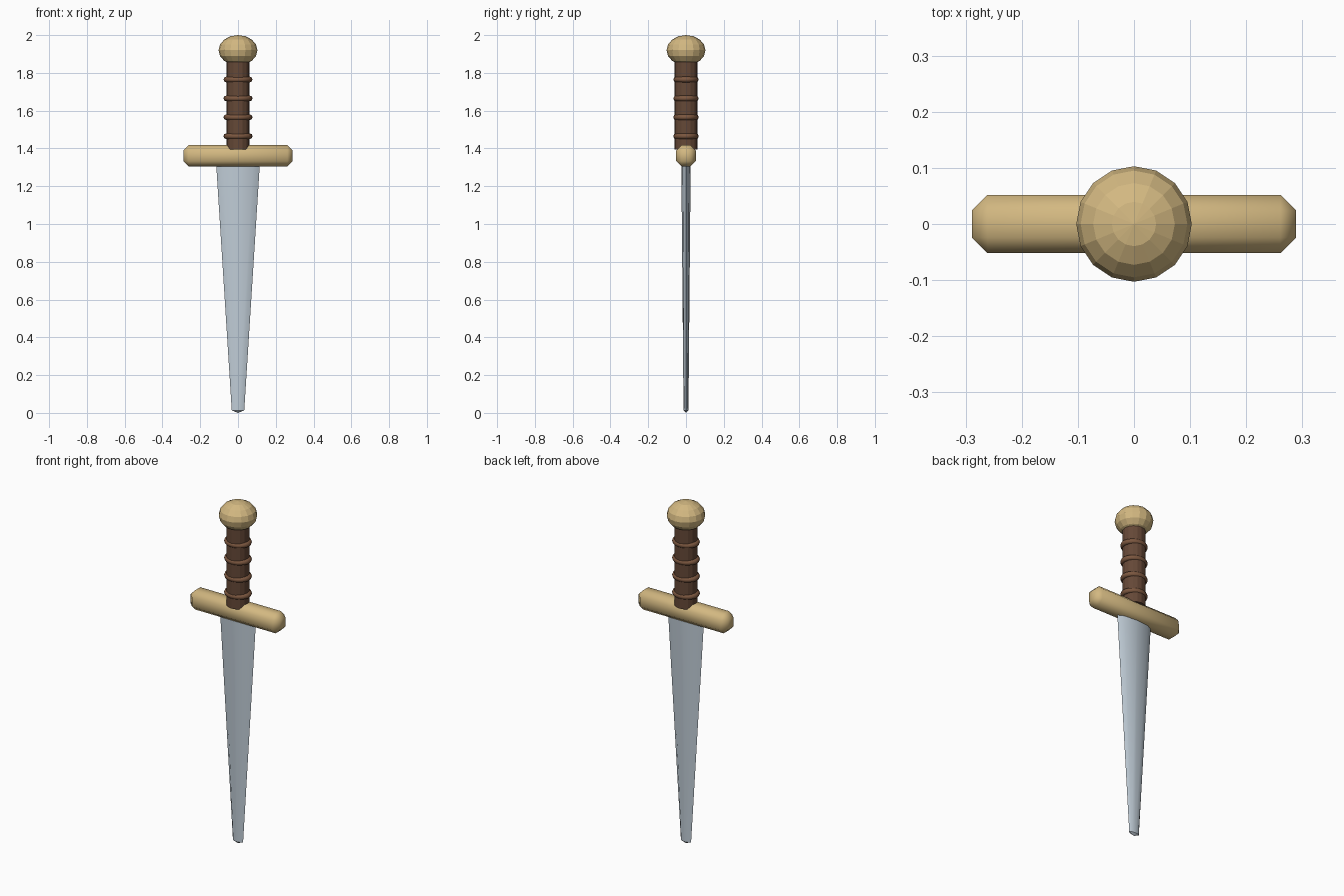
import bpy, bmesh
from math import sin, cos, pi, radians

if "Cube" in bpy.data.objects:
    bpy.data.objects.remove(bpy.data.objects["Cube"])


def material(name, rgb):
    m = bpy.data.materials.new(name)
    m.diffuse_color = (*rgb, 1)
    m.use_nodes = True
    m.node_tree.nodes["Principled BSDF"].inputs["Base Color"].default_value = m.diffuse_color
    return m


brass = material("brass", (0.65, 0.48, 0.22))
leather = material("leather", (0.13, 0.065, 0.038))
cord = material("cord", (0.20, 0.095, 0.05))
steel = material("steel", (0.53, 0.61, 0.68))


def finish(name, mat, smooth=None):
    ob = bpy.context.object
    ob.name = name
    ob.data.materials.append(mat)
    bpy.ops.object.transform_apply(location=False, rotation=False, scale=True)
    if smooth:
        bpy.ops.object.shade_smooth_by_angle(angle=radians(smooth))
    return ob


# blade: flattened octagonal sections tapering down to a blunt tip
N = 8
bm = bmesh.new()
rings = []
for z, w, t in ((0.013, 0.033, 0.013), (1.34, 0.117, 0.025)):
    rings.append([bm.verts.new((w * cos(2 * pi * i / N), t * sin(2 * pi * i / N), z))
                  for i in range(N)])
low, high = rings
tip = bm.verts.new((0, 0, 0))
for i in range(N):
    j = (i + 1) % N
    bm.faces.new((low[i], low[j], high[j], high[i]))
    bm.faces.new((tip, low[j], low[i]))
bm.faces.new(high)
mesh = bpy.data.meshes.new("blade")
bm.to_mesh(mesh)
bm.free()
blade = bpy.data.objects.new("blade", mesh)
bpy.context.collection.objects.link(blade)
bpy.context.view_layer.objects.active = blade
blade.select_set(True)
finish("blade", steel, 40)

# crossguard: chamfered bar
bpy.ops.mesh.primitive_cube_add(size=1, location=(0, 0, 1.361))
bpy.context.object.scale = (0.578, 0.104, 0.112)
guard = finish("crossguard", brass)
bev = guard.modifiers.new("chamfer", 'BEVEL')
bev.width = 0.028
bev.segments = 1
bpy.ops.object.modifier_apply(modifier="chamfer")
bpy.ops.object.shade_smooth_by_angle(angle=radians(60))

# grip
bpy.ops.mesh.primitive_cylinder_add(vertices=16, radius=0.062, depth=0.475,
                                    location=(0, 0, 1.6325))
finish("grip", leather)

# four oval cord bands around the grip
for k in range(4):
    bpy.ops.mesh.primitive_torus_add(major_radius=0.062, minor_radius=0.015,
                                     major_segments=24, minor_segments=8,
                                     location=(0, 0, 1.465 + 0.1 * k))
    bpy.context.object.scale = (1, 0.87, 1)
    finish(f"grip_band_{k + 1}", cord, 60)

# pommel: faceted, slightly squashed ball
bpy.ops.mesh.primitive_uv_sphere_add(segments=16, ring_count=8, radius=1,
                                     location=(0, 0, 1.92))
bpy.context.object.scale = (0.103, 0.103, 0.08)
finish("pommel", brass)
